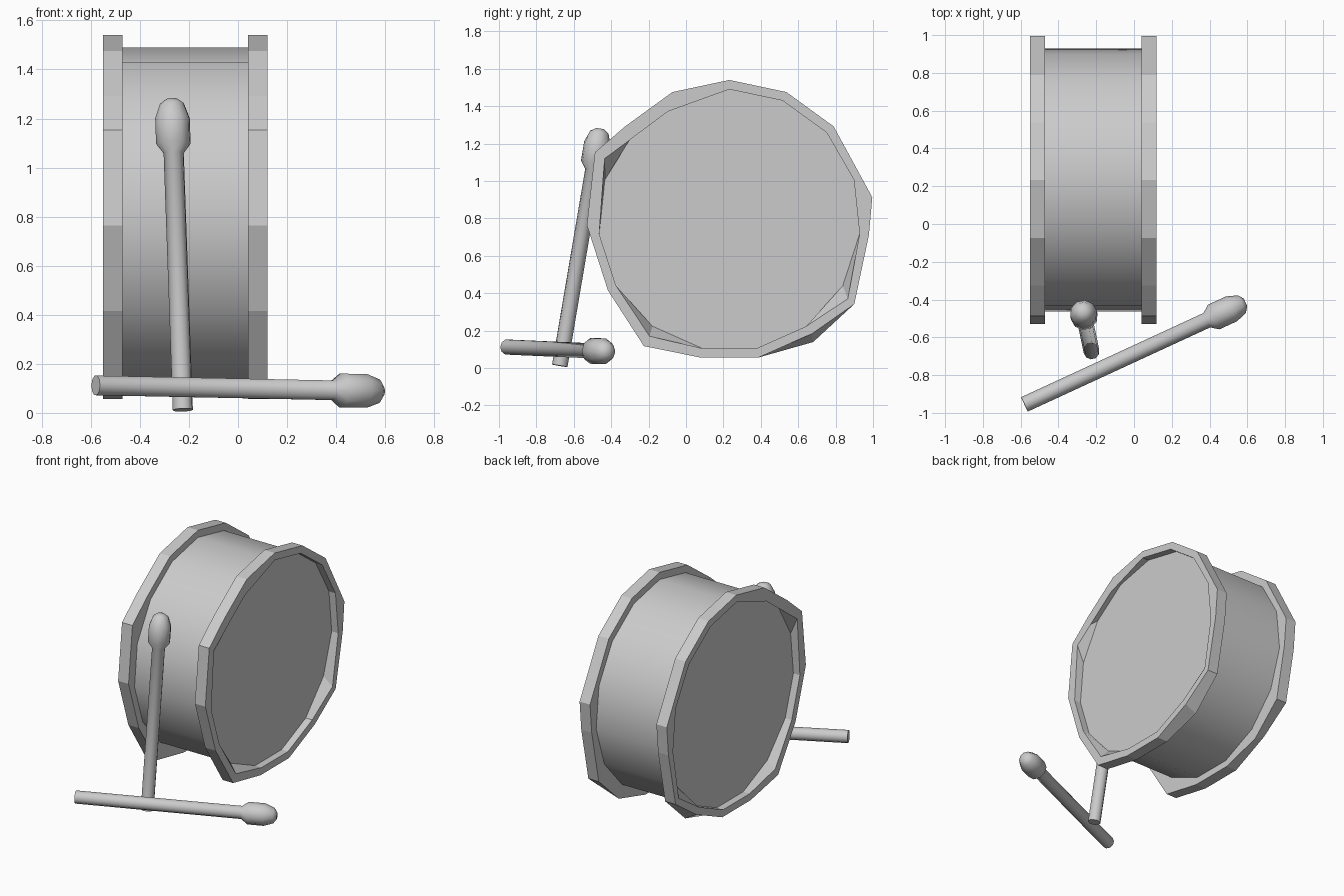
import bpy, bmesh
from math import sin, cos, radians, tau
from mathutils import Vector

if "Cube" in bpy.data.objects:
    bpy.data.objects.remove(bpy.data.objects["Cube"])

N = 15
CY, CZ = 0.232, 0.79
X_MID = -0.215


def ring_points(radius, moved=None):
    """Regular 15-gon in (y, z), starting at the top, with some corners nudged."""
    pts = [(CY + radius * sin(radians(24 * i)), CZ + radius * cos(radians(24 * i))) for i in range(N)]
    for i, p in (moved or {}).items():
        pts[i] = p
    return pts


def finish(bm, name, smooth):
    bmesh.ops.recalc_face_normals(bm, faces=bm.faces)
    mesh = bpy.data.meshes.new(name)
    bm.to_mesh(mesh)
    bm.free()
    obj = bpy.data.objects.new(name, mesh)
    bpy.context.collection.objects.link(obj)
    if smooth:
        bpy.ops.object.select_all(action='DESELECT')
        obj.select_set(True)
        bpy.context.view_layer.objects.active = obj
        bpy.ops.object.shade_smooth_by_angle(angle=radians(smooth))
    return obj


def bridge(bm, a, b):
    n = len(a)
    for i in range(n):
        bm.faces.new((a[i], a[(i + 1) % n], b[(i + 1) % n], b[i]))


# Drum shell with both recessed drum heads
bm = bmesh.new()
ends = [[bm.verts.new((X_MID + s * 0.285, y, z)) for y, z in ring_points(0.70)] for s in (-1, 1)]
bridge(bm, *ends)
for end in ends:
    bm.faces.new(end)
finish(bm, "drum_shell", 40)

# Uneven hand-cut hoops, mirrored on the two sides
outer = {3: (0.996, 0.913), 5: (0.90, 0.342), 9: (-0.225, 0.117),
         11: (-0.53, 0.764), 12: (-0.487, 1.153)}
inner = {5: (0.865, 0.37), 9: (-0.195, 0.17), 12: (-0.435, 1.12),
         13: (-0.30, 1.22), 14: (-0.096, 1.372)}
profile = [(0.335, ring_points(0.75, outer)),
           (0.255, ring_points(0.75, {**outer, 6: (0.68, 0.139)})),
           (0.255, ring_points(0.695)),
           (0.285, ring_points(0.70)),
           (0.335, ring_points(0.70, inner))]
for side, name in ((-1, "left_hoop"), (1, "right_hoop")):
    bm = bmesh.new()
    loops = [[bm.verts.new((X_MID + side * x, y, z)) for y, z in pts] for x, pts in profile]
    for k in range(len(loops)):
        bridge(bm, loops[k], loops[(k + 1) % len(loops)])
    finish(bm, name, 0)


# Drumsticks: turned shaft with a rounded beater tip
def drumstick(name, start, end, sides=10):
    start, end = Vector(start), Vector(end)
    length = (end - start).length
    rot = (end - start).to_track_quat('Z', 'Y')
    bm = bmesh.new()
    loops = []
    for t, r in ((0, 0.042), (length - 0.225, 0.042), (length - 0.185, 0.072),
                 (length - 0.08, 0.072), (length - 0.02, 0.05), (length, 0.022)):
        loops.append([bm.verts.new(start + rot @ Vector((r * cos(tau * i / sides), r * sin(tau * i / sides), t)))
                      for i in range(sides)])
    for a, b in zip(loops, loops[1:]):
        bridge(bm, a, b)
    bm.faces.new(loops[0])
    bm.faces.new(loops[-1])
    finish(bm, name, 38)


drumstick("leaning_drumstick", (-0.225, -0.675, 0.012), (-0.27, -0.46, 1.28))
drumstick("lying_drumstick", (-0.58, -0.955, 0.112), (0.59, -0.415, 0.088))
